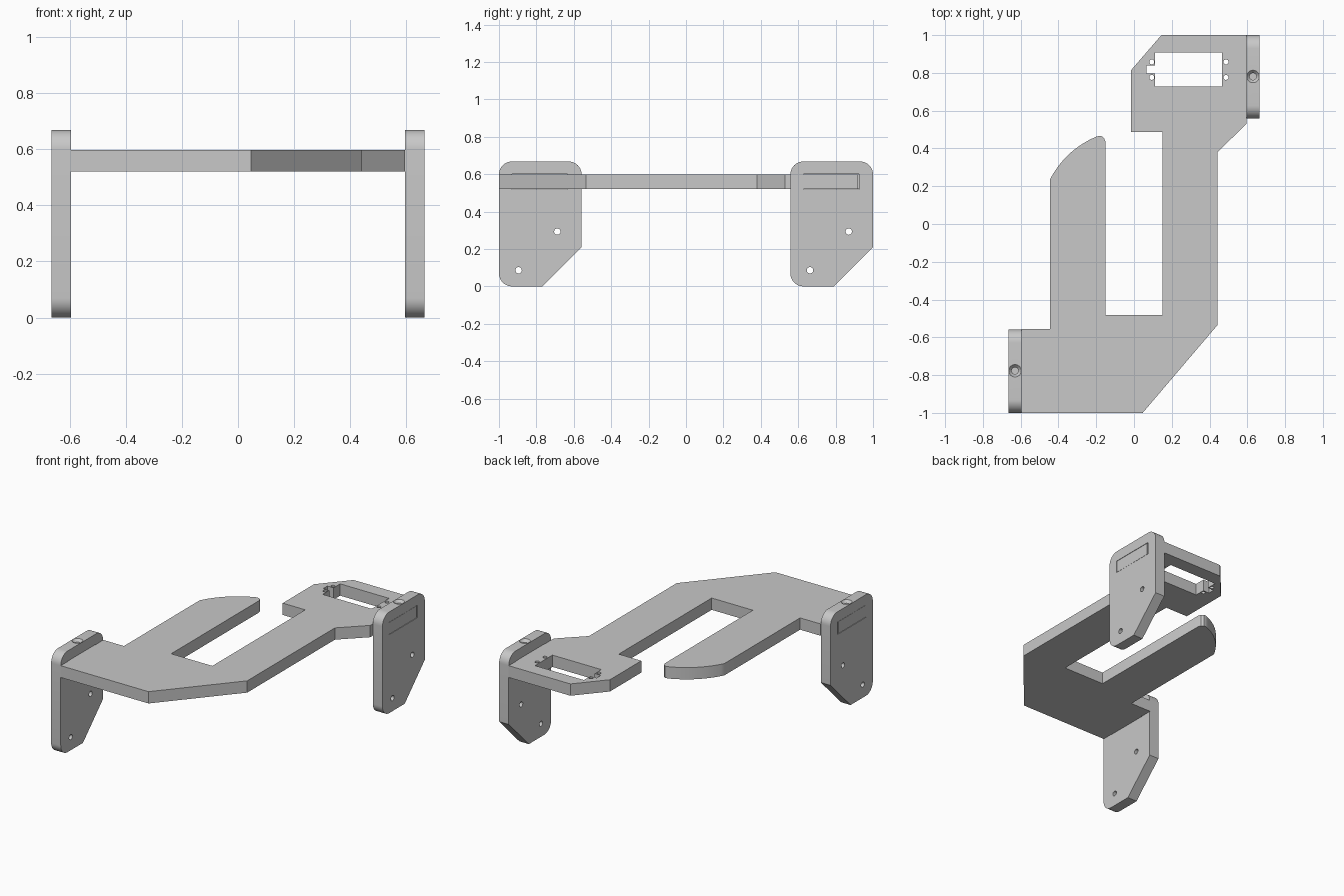
import bpy, bmesh, math
from mathutils import Vector, Matrix

cube = bpy.data.objects.get("Cube")
if cube:
    bpy.data.objects.remove(cube, do_unlink=True)

grey = bpy.data.materials.new("light grey")
grey.use_nodes = True
COLOR = (0.58, 0.58, 0.58, 1)
grey.diffuse_color = COLOR
grey.node_tree.nodes["Principled BSDF"].inputs["Base Color"].default_value = COLOR

# Maps a (y, z) profile extruded along x
SIDE = Matrix(((0, 0, 1, 0), (1, 0, 0, 0), (0, 1, 0, 0), (0, 0, 0, 1)))


def finish(name, bm):
    bmesh.ops.recalc_face_normals(bm, faces=bm.faces)
    mesh = bpy.data.meshes.new(name)
    bm.to_mesh(mesh)
    bm.free()
    mesh.materials.append(grey)
    obj = bpy.data.objects.new(name, mesh)
    bpy.context.collection.objects.link(obj)
    return obj


def prism(name, points, low, high, matrix=Matrix()):
    bm = bmesh.new()
    face = bm.faces.new([bm.verts.new((a, b, low)) for a, b in points])
    ext = bmesh.ops.extrude_face_region(bm, geom=[face])["geom"]
    moved = [g for g in ext if isinstance(g, bmesh.types.BMVert)]
    bmesh.ops.translate(bm, vec=(0, 0, high - low), verts=moved)
    bm.transform(matrix)
    return finish(name, bm)


def box(name, x, y, z):
    return prism(name, [(x[0], y[0]), (x[1], y[0]), (x[1], y[1]), (x[0], y[1])], *z)


def cone(name, center, r_low, r_high, depth, axis="Z"):
    bm = bmesh.new()
    turn = Matrix.Rotation(math.pi / 2, 4, "Y") if axis == "X" else Matrix()
    bmesh.ops.create_cone(bm, cap_ends=True, segments=32, radius1=r_low, radius2=r_high,
                          depth=depth, matrix=Matrix.Translation(center) @ turn)
    return finish(name, bm)


def rounded(corners, steps=10):
    """Replace each (a, b, radius) corner by an arc."""
    out = []
    for i, (a, b, r) in enumerate(corners):
        p = Vector((a, b))
        if not r:
            out.append(p)
            continue
        u = (Vector(corners[i - 1][:2]) - p).normalized()
        v = (Vector(corners[(i + 1) % len(corners)][:2]) - p).normalized()
        half = u.angle(v) / 2
        center = p + (u + v).normalized() * r / math.sin(half)
        start = p + u * r / math.tan(half) - center
        end = p + v * r / math.tan(half) - center
        sweep = start.angle_signed(end)
        for k in range(steps + 1):
            out.append(center + Matrix.Rotation(-sweep * k / steps, 2) @ start)
    return out


def bow(p, q, sagitta, steps=16):
    """Points strictly between p and q on a shallow circular arc."""
    p, q = Vector(p), Vector(q)
    chord = q - p
    side = Vector((chord.y, -chord.x)).normalized()
    radius = (chord.length ** 2 / 4 + sagitta ** 2) / (2 * sagitta)
    pts = []
    for k in range(1, steps):
        t = k / steps
        d = (t - 0.5) * chord.length
        h = math.sqrt(radius ** 2 - d ** 2) - radius + sagitta
        pts.append(p + chord * t + side * h)
    return pts


def cut(obj, cutters):
    bpy.context.view_layer.objects.active = obj
    for cutter in cutters:
        mod = obj.modifiers.new("cut", "BOOLEAN")
        mod.operation, mod.solver, mod.object = "DIFFERENCE", "EXACT", cutter
        bpy.ops.object.modifier_apply(modifier=mod.name)
        bpy.data.objects.remove(cutter, do_unlink=True)


def smooth(obj):
    bpy.ops.object.select_all(action="DESELECT")
    obj.select_set(True)
    bpy.context.view_layer.objects.active = obj
    bpy.ops.object.shade_smooth_by_angle(angle=math.radians(30))


IN, OUT = 0.595, 0.665        # inner and outer faces of the side plates
Z0, Z1 = 0.52, 0.598          # deck underside and top

# Deck with a long finger and an angled arm
tip, shoulder = (-0.2, 0.462), (-0.445, 0.235)
outline = [(-IN, -1), (0.046, -1), (0.442, -0.535), (0.442, 0.38), (IN, 0.53), (IN, 1),
           (0.145, 1), (-0.015, 0.815), (-0.015, 0.488), (0.15, 0.488), (0.15, -0.482),
           (-0.151, -0.482), (-0.151, 0.435), (-0.158, 0.455), (-0.173, 0.466),
           (-0.187, 0.466), tip]
outline += bow(tip, shoulder, 0.03) + [shoulder, (-0.445, -0.555), (-IN, -0.555)]
deck = prism("deck", outline, Z0, Z1)

# Component window, cable notch and four screw holes
window = [(0.11, 0.727), (0.467, 0.727), (0.467, 0.909), (0.11, 0.909),
          (0.11, 0.84), (0.065, 0.84), (0.065, 0.796), (0.11, 0.796)]
cutters = [prism("window_cutter", window, 0.4, 0.7)]
for x in (0.094, 0.487):
    for y in (0.776, 0.858):
        cutters.append(cone("hole_cutter", (x, y, 0.56), 0.013, 0.013, 0.3))
cut(deck, cutters)
smooth(deck)

# Side plates, each a copy of one profile, with the deck tenon let in
for name, side, base in (("right", -1, -1), ("left", 1, 0.558)):
    profile = [(base, 0, 0.07), (base + 0.232, 0, 0), (base + 0.442, 0.21, 0),
               (base + 0.442, 0.668, 0.07), (base, 0.668, 0.07)]
    xs = sorted((side * IN, side * OUT))
    mid = side * 0.63
    plate = prism(name + "_side_plate", rounded(profile), *xs, SIDE)
    cutters = [box("slot_cutter", (mid - 0.1, mid + 0.1),
                   (base + 0.069, base + 0.367), (Z0 - 0.002, Z1 + 0.002))]
    for y, z in ((0.105, 0.086), (0.312, 0.293)):
        cutters.append(cone("bolt_cutter", (mid, base + y, z), 0.017, 0.017, 0.2, "X"))
    # Countersunk screw hole in the top edge
    screw_y = base + 0.223
    cutters.append(cone("screw_cutter", (mid, screw_y, 0.63), 0.018, 0.018, 0.1))
    cutters.append(cone("sink_cutter", (mid, screw_y, 0.66), 0.018, 0.034, 0.018))
    cut(plate, cutters)
    smooth(plate)
    tenon_x = sorted((side * IN, side * (OUT - 0.001)))
    box(name + "_tenon", tenon_x, (base + 0.071, base + 0.359), (Z0, Z1))
